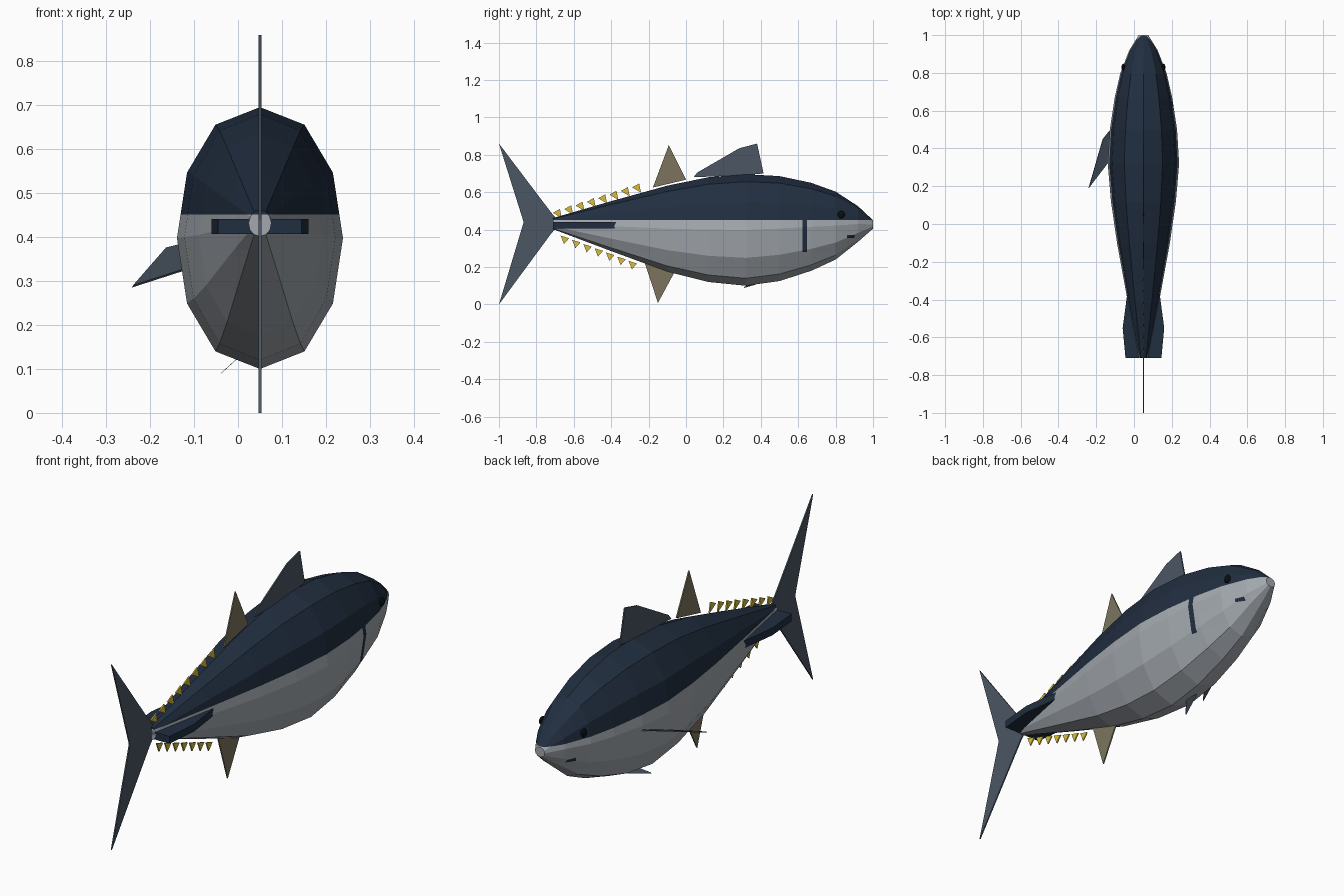
import bpy, bmesh, math
from mathutils import Vector

if "Cube" in bpy.data.objects:
    bpy.data.objects.remove(bpy.data.objects["Cube"])

CX = 0.05  # body midline


def srgb(h):
    def lin(c):
        c /= 255
        return c / 12.92 if c <= 0.04045 else ((c + 0.055) / 1.055) ** 2.4
    return [lin(int(h[i:i + 2], 16)) for i in (0, 2, 4)] + [1]


def material(name, h):
    m = bpy.data.materials.new(name)
    m.diffuse_color = srgb(h)
    m.use_nodes = True
    m.node_tree.nodes["Principled BSDF"].inputs["Base Color"].default_value = m.diffuse_color
    return m


NAVY = material("navy_back", "212E40")
SILVER = material("silver_belly", "A3A9AF")
SLATE = material("slate_fin", "4B5664")
OLIVE = material("olive_fin", "7C745F")
YELLOW = material("yellow_finlet", "D6BE3C")
BLACK = material("eye_black", "0C1016")


def finish(bm, name, *mats):
    bmesh.ops.recalc_face_normals(bm, faces=bm.faces[:])
    me = bpy.data.meshes.new(name)
    bm.to_mesh(me)
    bm.free()
    for m in mats:
        me.materials.append(m)
    ob = bpy.data.objects.new(name, me)
    bpy.context.collection.objects.link(ob)
    return ob


def plate(name, pts, offset, mat):
    """Extrude a polygon of 3D points along an offset, centred on the points."""
    bm = bmesh.new()
    off = Vector(offset)
    a = [bm.verts.new(Vector(p) - off / 2) for p in pts]
    b = [bm.verts.new(Vector(p) + off / 2) for p in pts]
    bm.faces.new(a)
    bm.faces.new(b)
    n = len(pts)
    for i in range(n):
        bm.faces.new((a[i], a[(i + 1) % n], b[(i + 1) % n], b[i]))
    return finish(bm, name, mat)


def fin(name, yz, mat):
    return plate(name, [(CX, y, z) for y, z in yz], (0.006, 0, 0), mat)


# Body: twelve-sided rings (y, half width, bottom z, top z)
rings = [(1.0, .025, .405, .45), (.92, .075, .335, .525), (.8, .122, .24, .603),
         (.67, .152, .18, .65), (.5, .178, .125, .686), (.32, .189, .1, .696),
         (.12, .172, .12, .68), (-.1, .14, .175, .635), (-.4, .085, .285, .552),
         (-.71, .025, .402, .462)]
bm = bmesh.new()
loops = []
for y, w, lo, hi in rings:
    loop = []
    for i in range(12):
        a = math.radians(30 * i)
        sx = math.copysign(abs(math.sin(a)) ** 0.9, math.sin(a))
        loop.append(bm.verts.new((CX + w * sx, y, (lo + hi) / 2 + (hi - lo) / 2 * math.cos(a))))
    loops.append(loop)
for p, q in zip(loops, loops[1:]):
    for i in range(12):
        j = (i + 1) % 12
        bm.faces.new((p[i], p[j], q[j], q[i]))
bm.faces.new(loops[0])
bm.faces.new(loops[-1])


def cut(co, no):
    bmesh.ops.bisect_plane(bm, geom=bm.verts[:] + bm.edges[:] + bm.faces[:],
                           plane_co=co, plane_no=no)


# Colour boundary, gill slit and mouth are cut into the body
for z in (.452, .28, .356, .372):
    cut((0, 0, z), (0, 0, 1))
for y in (.622, .648, .86, .9):
    cut((0, y, 0), (0, 1, 0))
for f in bm.faces:
    c = f.calc_center_median()
    gill = c.x > CX and .622 < c.y < .648 and c.z > .28
    mouth = .86 < c.y < .9 and .356 < c.z < .372
    f.material_index = 0 if c.z > .452 or gill or mouth else 1
finish(bm, "body", NAVY, SILVER)

# Side keels on the tail stem and eyes
for s, side in ((-1, "left"), (1, "right")):
    keel = [(0, -.37), (.086, -.37), (.11, -.55), (.095, -.71), (0, -.71)]
    plate(side + "_keel", [(CX + s * x, y, .424) for x, y in keel], (0, 0, .034), NAVY)
    bm = bmesh.new()
    bmesh.ops.create_uvsphere(bm, u_segments=8, v_segments=6, radius=.02)
    for v in bm.verts:
        v.co.x *= .5
        v.co += Vector((CX + s * .107, .83, .48))
    finish(bm, side + "_eye", BLACK)

# Midline fins
fin("tail_fin", [(-1, .86), (-.72, .49), (-.67, .435), (-.72, .38), (-1, 0), (-.868, .44)], SLATE)
fin("first_dorsal_fin", [(.04, .68), (.06, .705), (.285, .835), (.38, .86), (.415, .7), (.3, .69)], SLATE)
fin("second_dorsal_fin", [(-.177, .625), (-.092, .852), (0, .667)], OLIVE)
fin("anal_fin", [(-.22, .22), (-.15, .008), (-.065, .166)], OLIVE)

# Rows of small finlets above and below the tail stem
for i in range(8):
    y, z = -.69 + i * .0605, .463 + i * .0195
    fin("upper_finlet", [(y - .022, z + .027), (y + .016, z + .047), (y + .026, z - .002)], YELLOW)
for i in range(7):
    y, z = -.65 + i * .0605, .362 - i * .0225
    fin("lower_finlet", [(y - .02, z + .006), (y + .025, z - .008), (y - .002, z - .039)], YELLOW)

# Single visible side fins on the left
plate("pectoral_fin", [(-.1, .53, .39), (-.165, .45, .374), (-.24, .19, .288), (-.11, .36, .33)],
      (.002, 0, .005), SLATE)
plate("pelvic_fin", [(.0, .43, .125), (-.039, .31, .09), (.0, .36, .125)], (.003, 0, .004), SLATE)
